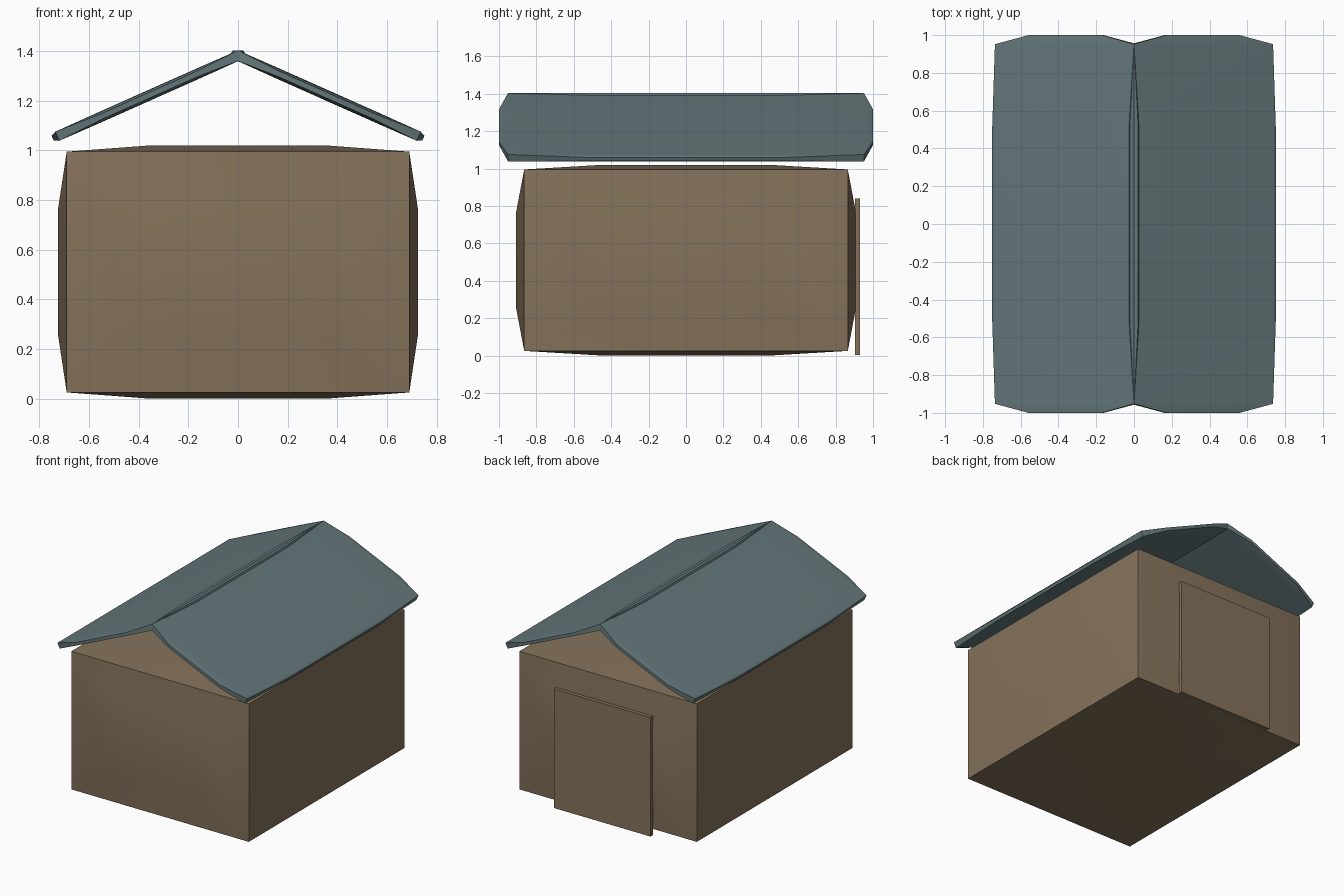
import bpy, bmesh, math
from mathutils import Matrix, Vector

if "Cube" in bpy.data.objects:
    bpy.data.objects.remove(bpy.data.objects["Cube"])


def material(name, color):
    m = bpy.data.materials.new(name)
    m.diffuse_color = (*color, 1)
    m.use_nodes = True
    m.node_tree.nodes["Principled BSDF"].inputs["Base Color"].default_value = m.diffuse_color
    return m


def puffed_box(name, half, matrix, mat, bulge=0.05, inner=0.53, smooth=35):
    """Box whose every side is inset and pushed outward."""
    bm = bmesh.new()
    bmesh.ops.create_cube(bm, size=2)
    if bulge:
        for f in list(bm.faces):
            ring = list(f.verts)
            n = f.normal.copy()
            caps = [bm.verts.new(n * (1 + bulge) + (v.co - n) * inner) for v in ring]
            bm.faces.remove(f)
            bm.faces.new(caps)
            for i in range(4):
                j = (i + 1) % 4
                bm.faces.new((ring[i], ring[j], caps[j], caps[i]))
    bmesh.ops.scale(bm, vec=Vector(half), verts=bm.verts)
    bmesh.ops.transform(bm, matrix=matrix, verts=bm.verts)
    bmesh.ops.recalc_face_normals(bm, faces=bm.faces)
    me = bpy.data.meshes.new(name)
    bm.to_mesh(me)
    bm.free()
    me.materials.append(mat)
    ob = bpy.data.objects.new(name, me)
    bpy.context.collection.objects.link(ob)
    if smooth:
        bpy.ops.object.select_all(action='DESELECT')
        ob.select_set(True)
        bpy.context.view_layer.objects.active = ob
        bpy.ops.object.shade_smooth_by_angle(angle=math.radians(smooth))
    return ob


wood = material("wood", (0.235, 0.17, 0.105))
slate = material("slate", (0.125, 0.18, 0.19))

# Walls: one softly bulging block
puffed_box("walls", (0.69, 0.865, 0.485), Matrix.Translation((0, 0, 0.51)), wood)

# Roof: two mirrored sloping slabs that cross at the ridge
for side, name in ((-1, "roof_left"), (1, "roof_right")):
    place = Matrix.Translation((side * 0.36, 0, 1.221)) @ Matrix.Rotation(side * math.radians(24), 4, 'Y')
    puffed_box(name, (0.403, 0.952, 0.02), place, slate)

# Door: flat panel on the back wall
puffed_box("door", (0.375, 0.0135, 0.418), Matrix.Translation((0, 0.9165, 0.421)), wood, bulge=0, smooth=0)
